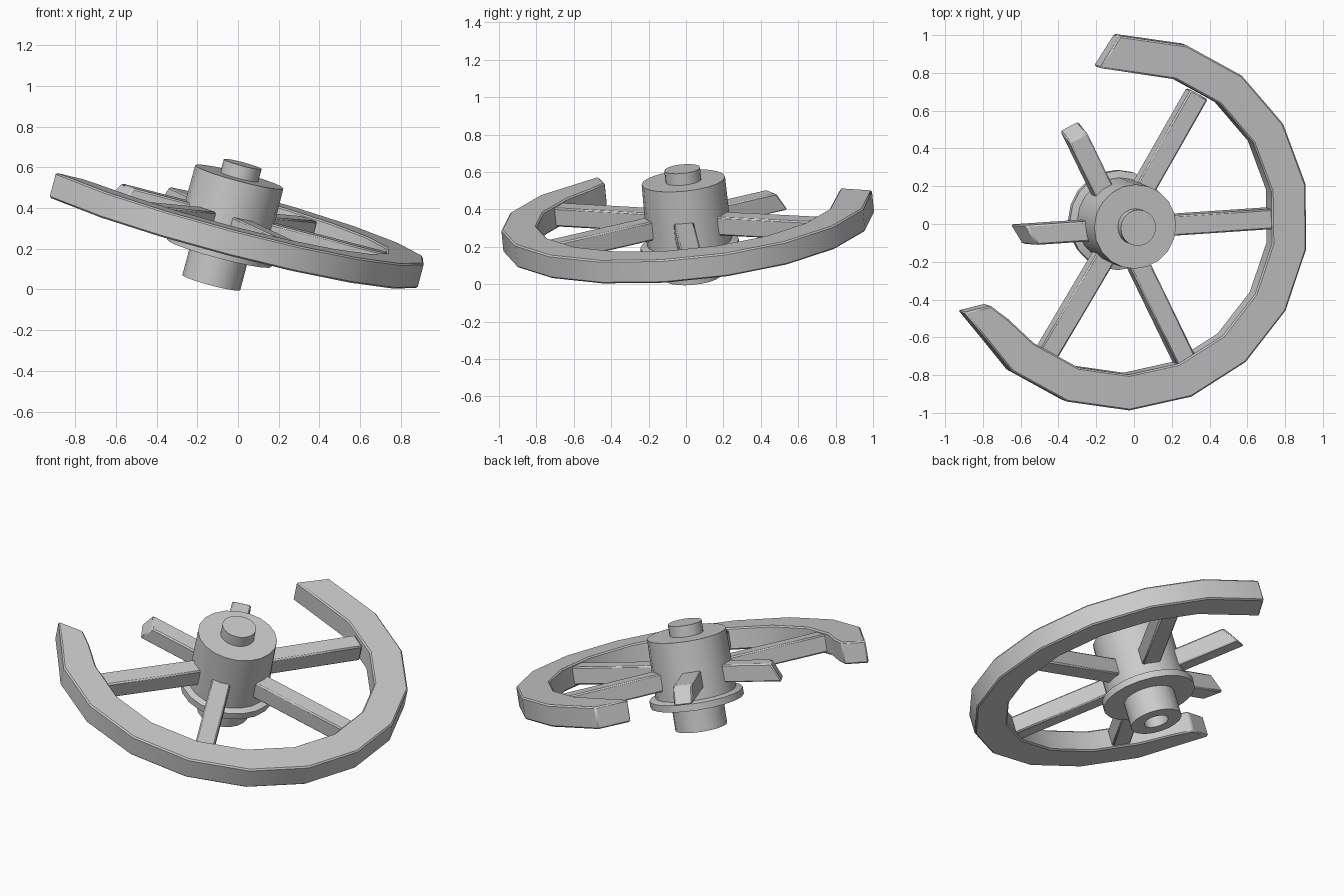
import bpy, bmesh
from math import radians, cos, sin, pi
from mathutils import Vector, Matrix

cube = bpy.data.objects.get("Cube")
if cube:
    bpy.data.objects.remove(cube, do_unlink=True)

grey = bpy.data.materials.new("plain_grey")
grey.use_nodes = True
COLOR = (0.6, 0.6, 0.6, 1)
grey.diffuse_color = COLOR
grey.node_tree.nodes["Principled BSDF"].inputs["Base Color"].default_value = COLOR

# The whole wheel leans: local z follows the axle
AXLE = Vector((0.265, -0.1, 1)).normalized()
LEAN = Vector((0, 0, 1)).rotation_difference(AXLE).to_matrix().to_4x4()
CENTRE = Matrix.Translation((-0.052, 0.008, 0.332)) @ LEAN


def finish(name, bm, bevel=0.0):
    bmesh.ops.recalc_face_normals(bm, faces=bm.faces)
    mesh = bpy.data.meshes.new(name)
    bm.to_mesh(mesh)
    bm.free()
    mesh.materials.append(grey)
    obj = bpy.data.objects.new(name, mesh)
    bpy.context.collection.objects.link(obj)
    obj.matrix_world = CENTRE
    if bevel:
        mod = obj.modifiers.new("soft_edges", 'BEVEL')
        mod.width = bevel
        mod.segments = 1
        mod.limit_method = 'ANGLE'
        mod.angle_limit = radians(40)
    bpy.ops.object.select_all(action='DESELECT')
    obj.select_set(True)
    bpy.context.view_layer.objects.active = obj
    bpy.ops.object.shade_smooth_by_angle(angle=radians(35))
    return obj


def polar(angle, radius, z):
    a = radians(angle)
    return (radius * cos(a), radius * sin(a), z)


def skin(bm, rings):
    """Join a row of four-point sections into a capped bar."""
    rows = [[bm.verts.new(p) for p in ring] for ring in rings]
    for a, b in zip(rows, rows[1:]):
        for i in range(4):
            j = (i + 1) % 4
            bm.faces.new((a[i], a[j], b[j], b[i]))
    bm.faces.new(rows[0])
    bm.faces.new(rows[-1])


# Broken rim: inner angle, inner radius, outer angle, outer radius
INNER, OUTER, HALF = 0.805, 0.995, 0.064
stations = [(101, 0.845, 93, 1.0)]
stations += [(a, INNER, a, OUTER) for a in (71.5 - 20 * k for k in range(11))]
stations += [(-142, 0.815, -141, 0.975), (-150, 0.856, -152.5, 1.0)]
bm = bmesh.new()
skin(bm, [[polar(ai, ri, -HALF), polar(ao, ro, -HALF),
           polar(ao, ro, HALF), polar(ai, ri, HALF)]
          for ai, ri, ao, ro in stations])
finish("broken_rim", bm, 0.008)


# Spokes: whole ones reach the rim, snapped ones end in a slanted break
def spoke(name, angle, length, slope=0.0, skew=0.0):
    w, h = 0.054, 0.052
    corners = [(-w, -h), (w, -h), (w, h), (-w, h)]
    bm = bmesh.new()
    skin(bm, [[(0.05, y, z) for y, z in corners],
              [(length - slope * z / h - skew * y / w, y, z) for y, z in corners]])
    bm.transform(Matrix.Translation((-0.02, -0.03, 0))
                 @ Matrix.Rotation(radians(angle), 4, 'Z'))
    finish(name, bm, 0.008)


for name, angle in (("left", 3), ("back_left", 60),
                    ("front_right", 239), ("front_left", 297)):
    spoke("spoke_" + name, angle, 0.82)
spoke("snapped_spoke_back", 117, 0.58, 0.03)
spoke("snapped_spoke_right", 183, 0.53, 0.03, 0.03)

# Hub: turned profile with bottom socket, collar, barrel and axle cap
profile = [(0, 0.1), (0.07, 0.1), (0.07, 0), (0.147, 0), (0.147, 0.15),
           (0.265, 0.15), (0.265, 0.19), (0.228, 0.2), (0.224, 0.54),
           (0.096, 0.54), (0.096, 0.605), (0, 0.605)]
bm = bmesh.new()
points = [bm.verts.new((r, 0, z - 0.31)) for r, z in profile]
edges = [bm.edges.new(pair) for pair in zip(points, points[1:])]
bmesh.ops.spin(bm, geom=points + edges, cent=(0, 0, 0), axis=(0, 0, 1),
               angle=2 * pi, steps=20, use_merge=True)
bmesh.ops.remove_doubles(bm, verts=bm.verts, dist=0.0005)
finish("hub", bm)
